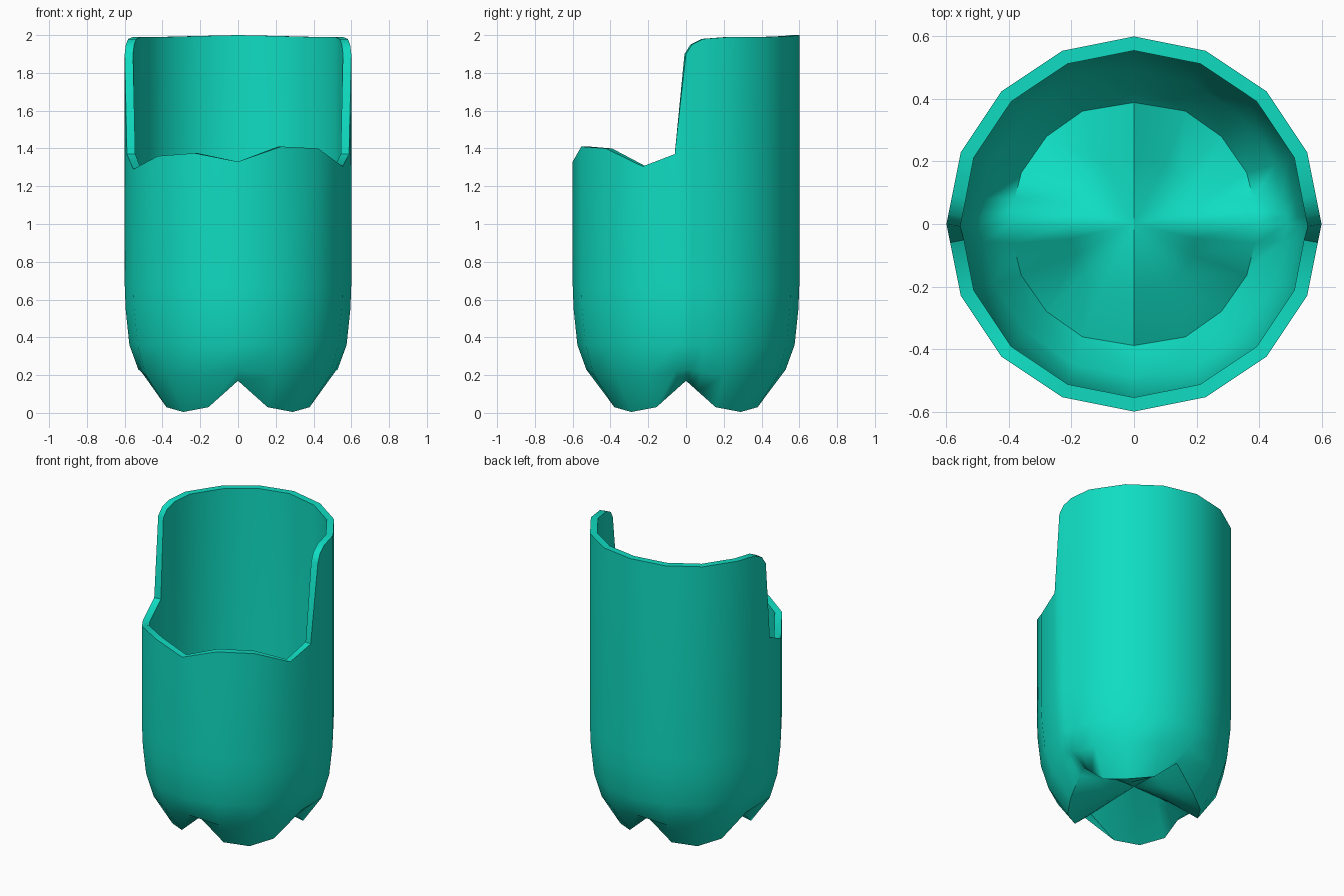
import bpy, bmesh, math

if "Cube" in bpy.data.objects:
    bpy.data.objects.remove(bpy.data.objects["Cube"])

SIDES = 16

# Torn rim: (position in sixteenths of a turn from +x, height), right then left half
right = [(-4, 1.33), (-3, 1.41), (-2, 1.40), (-1, 1.305), (-0.26, 1.37)]
left = [(-4, 1.33), (-5, 1.375), (-6, 1.36), (-7, 1.29), (-7.74, 1.37)]
back = [(0, 1.90), (0.14, 1.95), (0.4, 1.98), (1, 1.99), (2, 1.99), (3, 1.995)]
rim = right + back + [(4, 2.0)]
rim += [(8 - t, z) for t, z in reversed(back)]
rim += [(t + 16, z) for t, z in reversed(left[1:])]

# Base profile: radius, then heights at groove, foot flank and foot centre
base = [
    (0.600, (0.68, 0.68, 0.68)),
    (0.595, (0.55, 0.55, 0.55)),
    (0.575, (0.36, 0.36, 0.36)),
    (0.528, (0.23, 0.20, 0.20)),
    (0.410, (0.17, 0.03, 0.005)),
    (0.200, (0.18, 0.13, 0.10)),
]


def on_polygon(t, radius, heights):
    """Point on a 16-sided ring, t in sides; extra columns lie on the flats."""
    i = math.floor(t)
    f = t - i

    def corner(k):
        a = 2 * math.pi * k / SIDES
        h = heights[(0, 1, 2, 1)[k % 4]]
        return radius * math.cos(a), radius * math.sin(a), h
    return [p * (1 - f) + q * f for p, q in zip(corner(i), corner(i + 1))]


# Bottle shell: rings from torn rim down to the four-footed base
bm = bmesh.new()
rings = [[bm.verts.new(on_polygon(t, 0.6, (z, z, z))) for t, z in rim]]
for radius, heights in base:
    rings.append([bm.verts.new(on_polygon(t, radius, heights)) for t, z in rim])
n = len(rim)
for upper, lower in zip(rings, rings[1:]):
    for i in range(n):
        j = (i + 1) % n
        bm.faces.new((lower[i], lower[j], upper[j], upper[i]))
centre = bm.verts.new((0, 0, 0.185))
for i in range(n):
    bm.faces.new((centre, rings[-1][(i + 1) % n], rings[-1][i]))
bmesh.ops.recalc_face_normals(bm, faces=bm.faces)
if sum(f.normal.dot(f.calc_center_median()) for f in bm.faces if f.calc_center_median().z > 0.5) < 0:
    bmesh.ops.reverse_faces(bm, faces=bm.faces)
mesh = bpy.data.meshes.new("bottle_shell")
bm.to_mesh(mesh)
bm.free()
shell = bpy.data.objects.new("bottle_shell", mesh)
bpy.context.collection.objects.link(shell)

# Teal plastic
teal = bpy.data.materials.new("teal_plastic")
teal.diffuse_color = (0.005, 0.72, 0.54, 1)
teal.use_nodes = True
teal.node_tree.nodes["Principled BSDF"].inputs["Base Color"].default_value = teal.diffuse_color
mesh.materials.append(teal)

# Wall thickness
bpy.context.view_layer.objects.active = shell
shell.select_set(True)
wall = shell.modifiers.new("wall", 'SOLIDIFY')
wall.thickness = 0.045
wall.offset = -1
bpy.ops.object.modifier_apply(modifier=wall.name)

# Rim edge walls keep crisp borders
bpy.ops.object.shade_smooth_by_angle(angle=math.radians(50))
